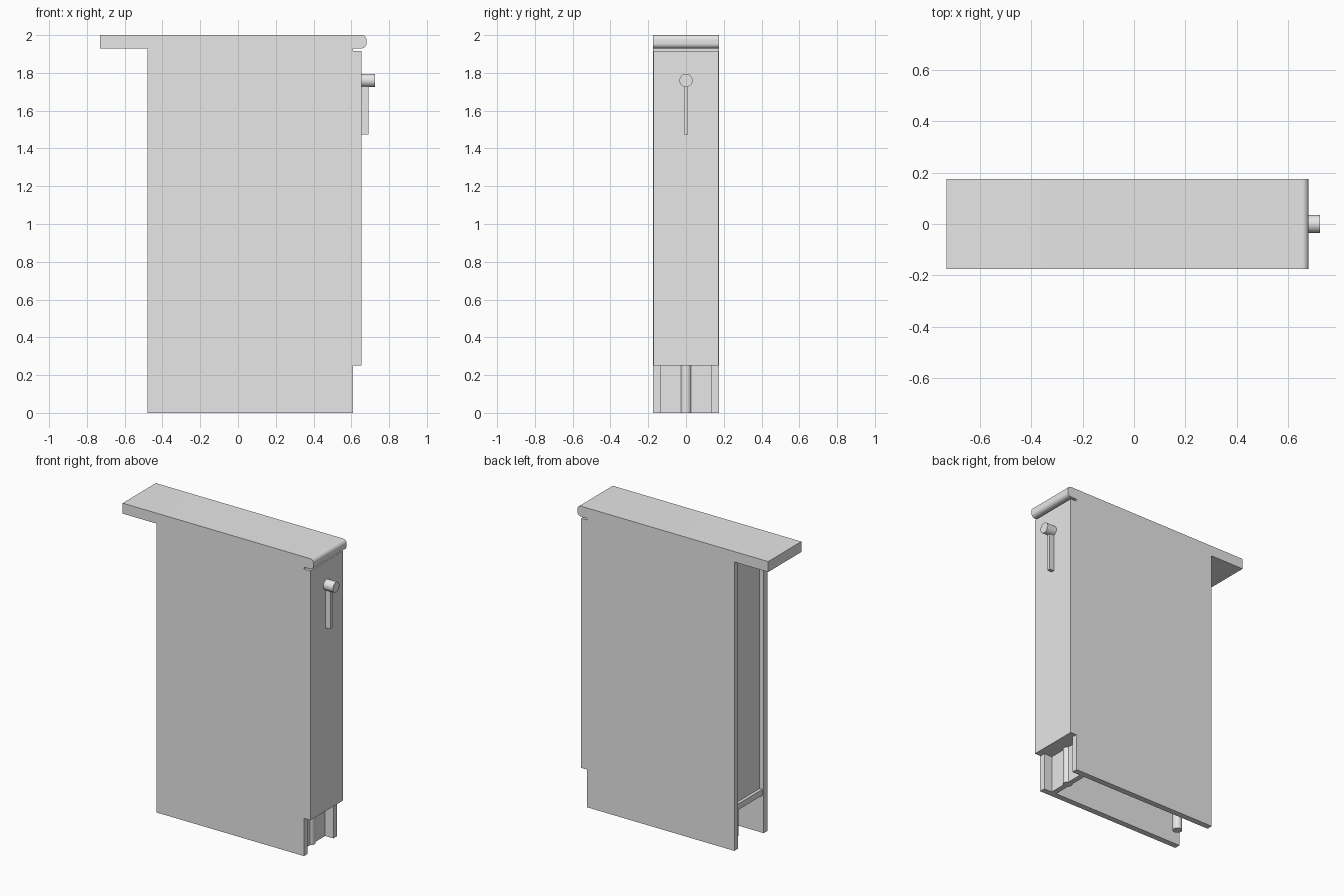
import bpy, bmesh, math
from mathutils import Matrix

if "Cube" in bpy.data.objects:
    bpy.data.objects.remove(bpy.data.objects["Cube"])

grey = bpy.data.materials.new("light_grey")
grey.diffuse_color = (0.8, 0.8, 0.8, 1)
grey.use_nodes = True
grey.node_tree.nodes["Principled BSDF"].inputs["Base Color"].default_value = grey.diffuse_color


def finish(name, bm):
    bmesh.ops.recalc_face_normals(bm, faces=bm.faces)
    mesh = bpy.data.meshes.new(name)
    bm.to_mesh(mesh)
    bm.free()
    mesh.materials.append(grey)
    obj = bpy.data.objects.new(name, mesh)
    bpy.context.collection.objects.link(obj)
    return obj


def box(name, x, y, z):
    bm = bmesh.new()
    size = [b - a for a, b in (x, y, z)]
    mid = [(a + b) / 2 for a, b in (x, y, z)]
    bmesh.ops.create_cube(bm, size=1, matrix=Matrix.Translation(mid) @ Matrix.Diagonal((*size, 1)))
    return finish(name, bm)


def smooth(obj, angle=35):
    bpy.ops.object.select_all(action='DESELECT')
    obj.select_set(True)
    bpy.context.view_layer.objects.active = obj
    bpy.ops.object.shade_smooth_by_angle(angle=math.radians(angle))


def cylinder(name, radius, length, centre, rotation=Matrix()):
    bm = bmesh.new()
    bmesh.ops.create_cone(bm, cap_ends=True, segments=32, radius1=radius, radius2=radius,
                          depth=length, matrix=Matrix.Translation(centre) @ rotation)
    obj = finish(name, bm)
    smooth(obj)
    return obj


W, INNER = 0.175, 0.135   # half width outside and inside the side panels

# Carcass: side panels, floor, top, recessed back
for side, label in ((-1, "front"), (1, "rear")):
    box("side_panel_" + label, (-0.48, 0.61), sorted((side * INNER, side * W)), (0, 1.93))
box("cabinet_floor", (-0.47, 0.61), (-INNER, INNER), (0.25, 0.29))
box("cabinet_top", (-0.45, 0.61), (-INNER, INNER), (1.89, 1.93))
box("back_panel", (-0.45, -0.43), (-INNER, INNER), (0.29, 1.89))

# Kick plate and round legs under the floor
box("kick_plate", (0.515, 0.55), (-INNER, INNER), (0, 0.25))
for x, label in ((0.535, "front"), (-0.35, "back")):
    cylinder("leg_" + label, 0.03, 0.25, (x, 0, 0.125))

# Door with T-shaped pull
box("door", (0.61, 0.655), (-0.172, 0.172), (0.25, 1.917))
box("handle_bar", (0.655, 0.69), (-0.011, 0.011), (1.475, 1.74))
cylinder("handle_knob", 0.035, 0.07, (0.69, 0, 1.76), Matrix.Rotation(math.pi / 2, 4, 'Y'))

# Worktop with rounded nose at the door end
x0, x1, z0, z1, r = -0.73, 0.68, 1.93, 2.0, 0.025
profile = [(x0, z1), (x0, z0)]
for cz, start in ((z0 + r, -90), (z1 - r, 0)):
    for i in range(9):
        a = math.radians(start + i * 90 / 8)
        profile.append((x1 - r + r * math.cos(a), cz + r * math.sin(a)))
bm = bmesh.new()
face = bm.faces.new([bm.verts.new((x, -W, z)) for x, z in profile])
ext = bmesh.ops.extrude_face_region(bm, geom=[face], use_keep_orig=True)
bmesh.ops.translate(bm, vec=(0, 2 * W, 0),
                    verts=[v for v in ext["geom"] if isinstance(v, bmesh.types.BMVert)])
smooth(finish("worktop", bm))
